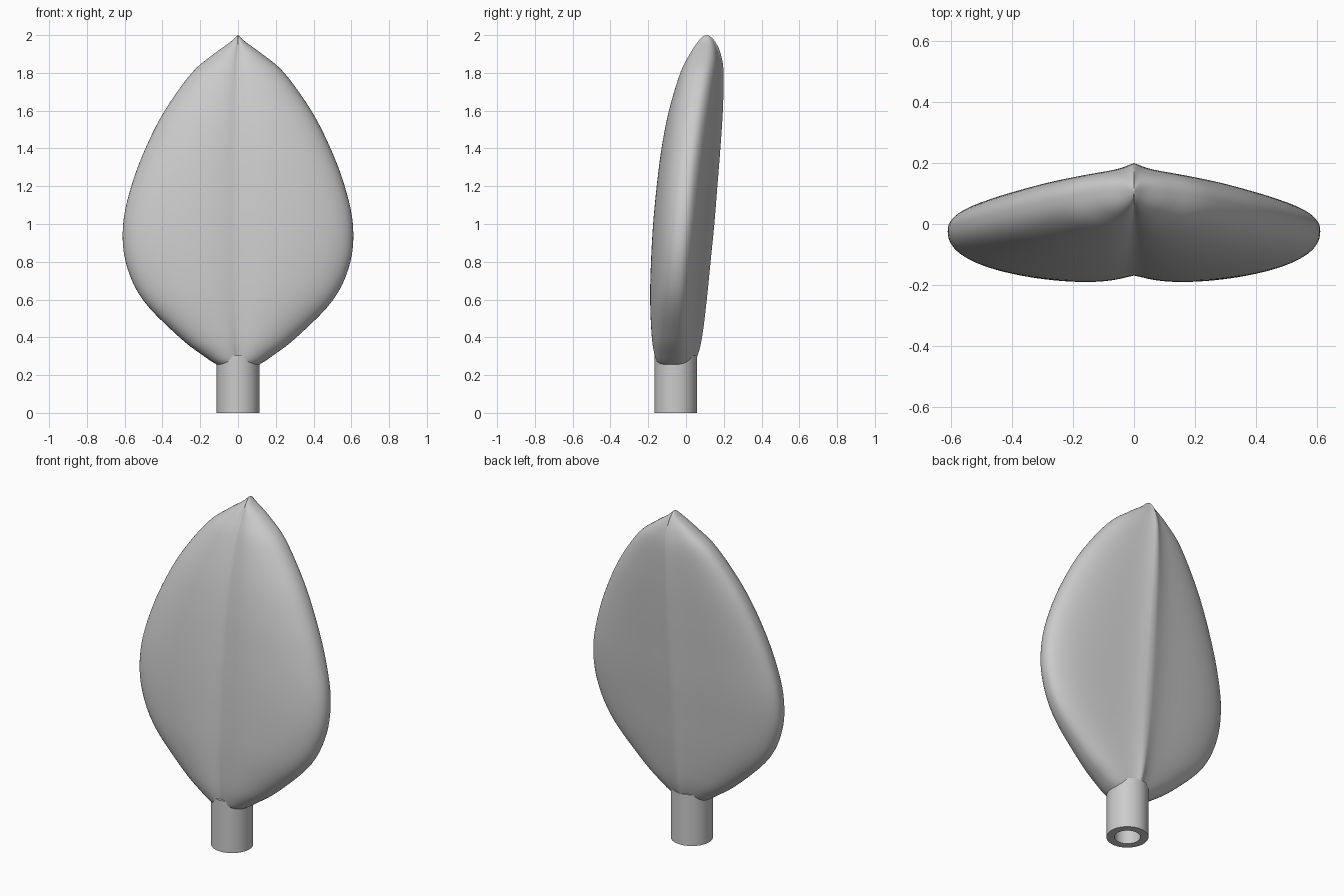
import bpy, bmesh
from math import cos, sin, pi, exp, sqrt, radians
from mathutils import Vector

if "Cube" in bpy.data.objects:
    bpy.data.objects.remove(bpy.data.objects["Cube"], do_unlink=True)

grey = bpy.data.materials.new("plain grey")
grey.use_nodes = True
grey.diffuse_color = (0.6, 0.6, 0.6, 1)
grey.node_tree.nodes["Principled BSDF"].inputs["Base Color"].default_value = grey.diffuse_color


def make_object(name, bm):
    bmesh.ops.recalc_face_normals(bm, faces=bm.faces[:])
    mesh = bpy.data.meshes.new(name)
    bm.to_mesh(mesh)
    bm.free()
    mesh.materials.append(grey)
    obj = bpy.data.objects.new(name, mesh)
    bpy.context.collection.objects.link(obj)
    bpy.ops.object.select_all(action='DESELECT')
    obj.select_set(True)
    bpy.context.view_layer.objects.active = obj
    bpy.ops.object.shade_smooth_by_angle(angle=radians(60))
    return obj


def bridge(bm, a, b):
    n = len(a)
    for i in range(n):
        bm.faces.new((a[i], a[(i + 1) % n], b[(i + 1) % n], b[i]))


# Leaf stations: height, half width, front of the lobes, back of the ridge
STATIONS = [Vector(s) for s in (
    (.245, .09, -.13, .0), (.26, .12, -.153, .035), (.3, .18, -.172, .06),
    (.4, .31, -.19, .085), (.6, .505, -.2, .11), (.8, .595, -.196, .13),
    (1, .608, -.185, .15), (1.2, .565, -.166, .166), (1.4, .49, -.14, .182),
    (1.6, .388, -.1, .195), (1.8, .245, -.038, .199), (1.9, .128, .015, .184),
    (1.96, .045, .056, .158), (1.99, .012, .085, .132), (2, .002, .108, .112))]


def spline(points, steps):
    """Catmull-Rom interpolation through the stations."""
    padded = [2 * points[0] - points[1]] + points + [2 * points[-1] - points[-2]]
    for i in range(len(points) - 1):
        a, b, c, d = padded[i:i + 4]
        for k in range(steps):
            t = k / steps
            yield (2 * b + (c - a) * t + (2 * a - 5 * b + 4 * c - d) * t ** 2
                   + (3 * b - a - 3 * c + d) * t ** 3) / 2
    yield points[-1]


def section(u, is_back):
    """Depth of the leaf at u across its half width, as a share of the maximum."""
    u = abs(u)
    dome = max(0, 1 - u ** 2.3) ** (1 / 2.3)
    rib = exp(-(sqrt(u * u + .0004) - .02) / .17)
    return dome * (.78 + .22 * rib if is_back else 1 - .2 * rib)


# Leaf blade, with a groove in front and a ridge behind
SIDES = 128
bm = bmesh.new()
rings = []
for z, w, front, back in spline(STATIONS, 5):
    mid, half = (front + back) / 2, (back - front) / 2
    ring = []
    for i in range(SIDES):
        angle = 2 * pi * i / SIDES
        u, is_back = cos(angle), sin(angle) > 0
        depth = half * section(u, is_back)
        ring.append(bm.verts.new((w * u, mid + (depth if is_back else -depth), z)))
    rings.append(ring)
for lower, upper in zip(rings, rings[1:]):
    bridge(bm, lower, upper)
bm.faces.new(rings[0])
bm.faces.new(rings[-1])
make_object("leaf_blade", bm)

# Hollow stem, open at the bottom
bm = bmesh.new()
loops = []
for r, z in ((.07, .3), (.07, 0), (.113, 0), (.113, .303)):
    loops.append([bm.verts.new((r * cos(2 * pi * i / 64), r * sin(2 * pi * i / 64) - .055, z))
                  for i in range(64)])
for a, b in zip(loops, loops[1:] + loops[:1]):
    bridge(bm, a, b)
make_object("stem", bm)
